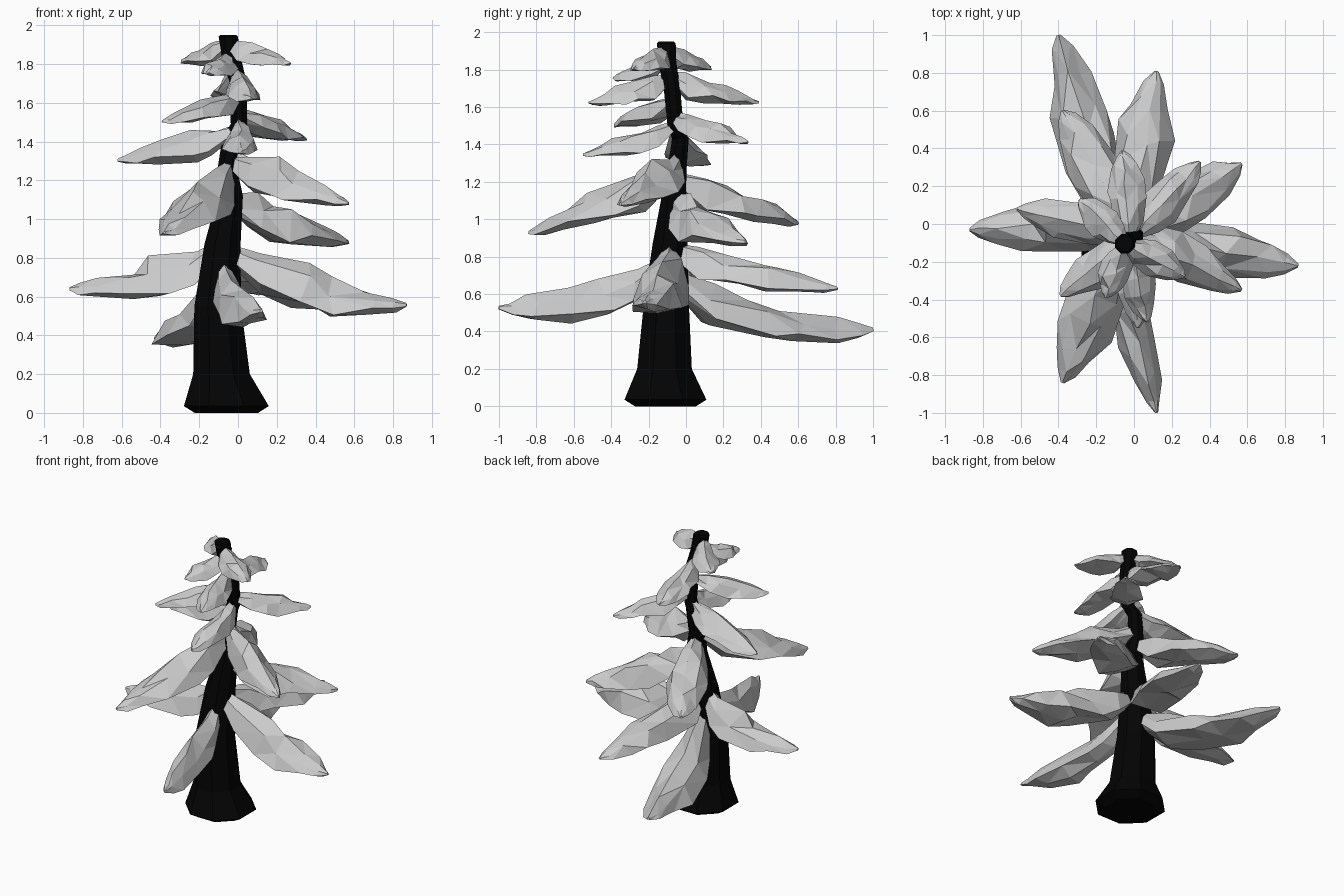
import bpy, bmesh, math, random
from mathutils import Vector

if "Cube" in bpy.data.objects:
    bpy.data.objects.remove(bpy.data.objects["Cube"])

random.seed(7)


def make_object(name, rings):
    # Skin a list of equal-sized point rings into a closed flat-shaded mesh
    bm = bmesh.new()
    vr = [[bm.verts.new(p) for p in ring] for ring in rings]
    n = len(vr[0])
    for a, b in zip(vr, vr[1:]):
        for i in range(n):
            j = (i + 1) % n
            bm.faces.new((a[i], a[j], b[j], b[i]))
    bm.faces.new(vr[0][::-1])
    bm.faces.new(vr[-1])
    bmesh.ops.triangulate(bm, faces=bm.faces[:])
    bmesh.ops.recalc_face_normals(bm, faces=bm.faces[:])
    me = bpy.data.meshes.new(name)
    bm.to_mesh(me)
    bm.free()
    ob = bpy.data.objects.new(name, me)
    bpy.context.collection.objects.link(ob)
    return ob


# Trunk: crooked tapering eight-sided column (x, y, z, radius)
path = [(-.06, -.11, 0, .17), (-.06, -.11, .035, .228), (-.085, -.115, .2, .152),
        (-.105, -.105, .55, .125), (-.08, -.085, .87, .097), (-.04, -.065, 1.12, .068),
        (-.055, -.05, 1.25, .054), (-.035, -.03, 1.43, .046), (.005, -.055, 1.49, .044),
        (.002, -.075, 1.7, .046), (-.035, -.1, 1.84, .05), (-.05, -.105, 1.94, .052),
        (-.05, -.105, 1.95, .042)]
rings = [[(x + r * math.cos(math.tau * (i + .5) / 8) * 1.04,
           y + r * math.sin(math.tau * (i + .5) / 8) * 1.04, z) for i in range(8)]
         for x, y, z, r in path]
trunk = make_object("trunk", rings)
bark = bpy.data.materials.new("bark")
bark.diffuse_color = (.001, .001, .001, 1)
bark.use_nodes = True
bark.node_tree.nodes["Principled BSDF"].inputs["Base Color"].default_value = bark.diffuse_color
trunk.data.materials.append(bark)


def trunk_at(z):
    for a, b in zip(path, path[1:]):
        if a[2] <= z <= b[2]:
            t = (z - a[2]) / (b[2] - a[2])
            return Vector(a[:3]).lerp(Vector(b[:3]), t), a[3] + t * (b[3] - a[3])


# Bough profile along its length: (position, half width, thickness)
PROFILE = [(0, .3, .5), (.18, .78, 1), (.4, 1, 1), (.6, 1, .8),
           (.8, .7, .52), (.93, .38, .3), (1, .07, .1)]
SECTION = [(0, 0), (.62, -.27), (1, -.8), (0, -.9), (-1, -.8), (-.62, -.27)]


def bough(name, z0, tip, half, thick, sag, bend=0):
    # Ridged drooping bough from the trunk to its tip, with jagged low-poly edges
    tip = Vector(tip)
    c, r = trunk_at(z0)
    out = (tip - c) * Vector((1, 1, 0))
    out.normalize()
    start = c + out * r * .25
    side = Vector((-out.y, out.x, 0))
    length = ((tip - start) * Vector((1, 1, 0))).length
    rings = []
    for t, w, h in PROFILE:
        p = start.lerp(tip, t)
        p.z -= sag * math.sin(math.pi * t)
        p += side * bend * math.sin(math.pi * t)
        w, h = w * half, h * thick
        k = min(t, 1 - t) * 2
        ring = []
        for u, v in SECTION:
            j = [random.uniform(-1, 1) for _ in range(3)]
            ring.append(p + side * (u * w + .13 * w * j[0])
                        + Vector((0, 0, v * h + .15 * h * j[1]))
                        + out * j[2] * length * .1 * k)
        rings.append(ring)
    make_object(name, rings)


# Boughs from bottom to top: start height, tip, half width, thickness, sag, side bend
boughs = [
    (.74, (-.40, 1.0, .42), .15, .23, .04),
    (.88, (.12, .81, .64), .145, .19, -.03, -.02),
    (.89, (.87, -.22, .57), .145, .23, .02, .02),
    (.89, (-.87, -.03, .65), .125, .20, .01, -.04),
    (.81, (.12, -1.0, .54), .105, .24, .02, -.02),
    (1.14, (.57, .32, .89), .13, .21, -.04, -.02),
    (1.25, (-.38, .60, .99), .13, .19, -.05, -.02),
    (1.31, (-.38, -.84, .94), .145, .21, -.03),
    (1.35, (.57, -.35, 1.09), .12, .19, -.05),
    (1.50, (-.62, .08, 1.31), .11, .15, -.02),
    (1.52, (.02, -.55, 1.35), .095, .13, -.02),
    (1.57, (.35, .33, 1.42), .10, .13, -.03),
    (1.66, (-.39, -.38, 1.51), .095, .13, -.03),
    (1.77, (.07, -.52, 1.63), .085, .13, -.02),
    (1.78, (-.06, .39, 1.63), .095, .13, -.03),
    (1.86, (-.15, -.39, 1.76), .08, .11, -.02),
    (1.92, (.27, -.28, 1.81), .085, .11, -.02),
    (1.92, (-.29, .13, 1.82), .085, .11, -.02),
]
for i, b in enumerate(boughs):
    bough(f"bough_{i + 1:02d}", *b)
